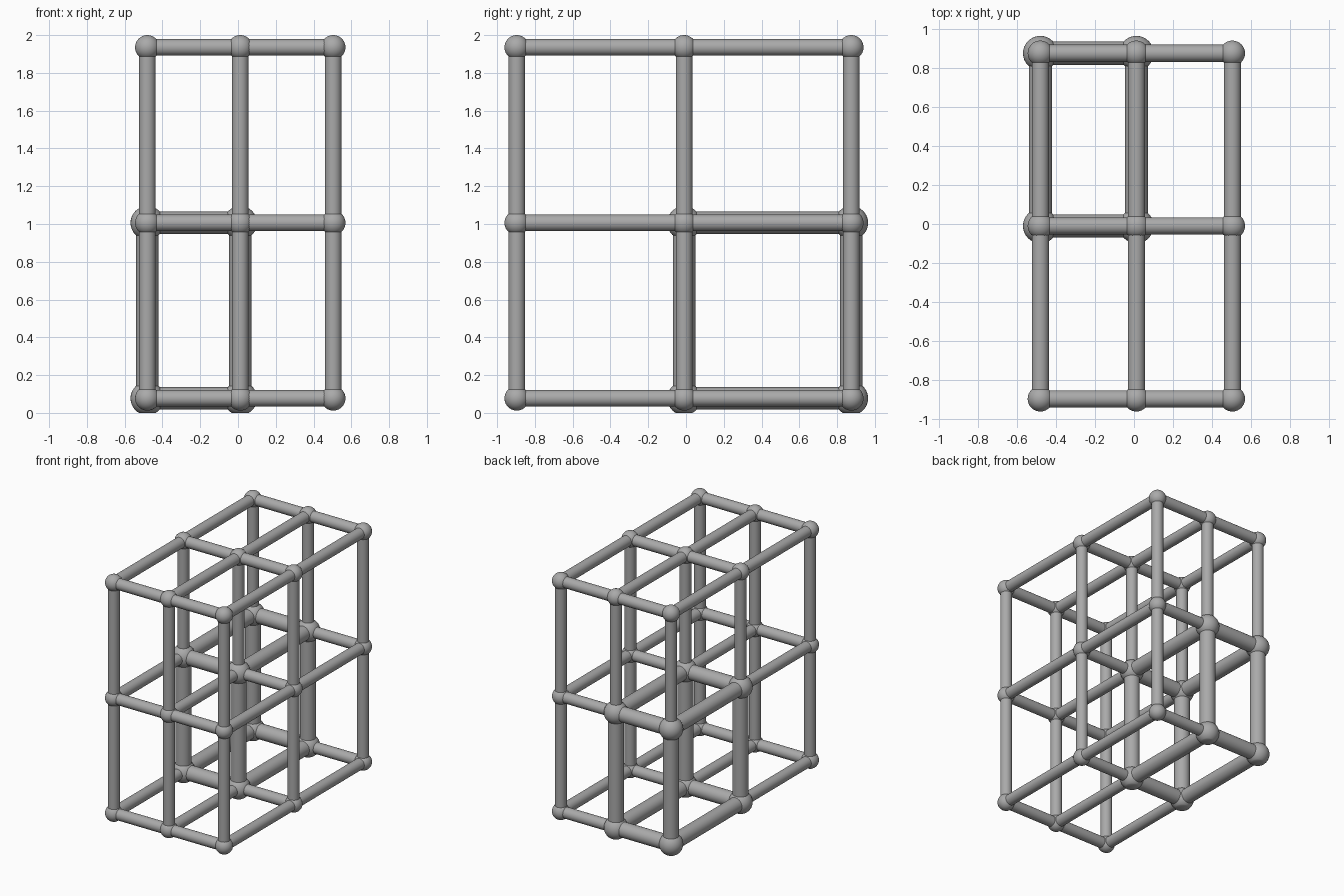
import bpy, bmesh
from itertools import product
from mathutils import Vector

cube = bpy.data.objects.get("Cube")
if cube:
    bpy.data.objects.remove(cube, do_unlink=True)

# Lattice planes along each axis, and the two sizes of tube and joint
AXES = ((-0.48, 0.012, 0.504), (-0.896, -0.01, 0.875), (0.077, 1.006, 1.935))
THIN_TUBE, THICK_TUBE = 0.044, 0.059
SMALL_BALL, BIG_BALL = 0.065, 0.089

grey = bpy.data.materials.new("plain_grey")
grey.use_nodes = True
colour = (0.4, 0.4, 0.4, 1)
grey.diffuse_color = colour
grey.node_tree.nodes["Principled BSDF"].inputs["Base Color"].default_value = colour


def point(node):
    return Vector(AXES[a][node[a]] for a in range(3))


def is_heavy(node):
    """Joints of the one thick cell: right, back, lower."""
    return node[0] < 2 and node[1] > 0 and node[2] < 2


def finish(bm, name):
    mesh = bpy.data.meshes.new(name)
    bm.to_mesh(mesh)
    bm.free()
    mesh.materials.append(grey)
    obj = bpy.data.objects.new(name, mesh)
    bpy.context.collection.objects.link(obj)
    bpy.ops.object.select_all(action="DESELECT")
    obj.select_set(True)
    bpy.context.view_layer.objects.active = obj
    bpy.ops.object.shade_smooth_by_angle(angle=0.6)


def add_ball(node):
    heavy = is_heavy(node)
    bm = bmesh.new()
    bmesh.ops.create_uvsphere(bm, u_segments=32, v_segments=20,
                              radius=BIG_BALL if heavy else SMALL_BALL)
    bmesh.ops.translate(bm, verts=bm.verts, vec=point(node))
    # Flat foot where a big joint meets the ground
    if heavy and node[2] == 0:
        cut = bmesh.ops.bisect_plane(bm, geom=bm.verts[:] + bm.edges[:] + bm.faces[:],
                                     plane_co=(0, 0, 0), plane_no=(0, 0, 1), clear_inner=True)
        rim = [e for e in cut["geom_cut"] if isinstance(e, bmesh.types.BMEdge)]
        bmesh.ops.contextual_create(bm, geom=rim)
        bmesh.ops.recalc_face_normals(bm, faces=bm.faces)
    finish(bm, "big_joint" if heavy else "small_joint")


def add_tube(start, end):
    heavy = is_heavy(start) and is_heavy(end)
    radius = THICK_TUBE if heavy else THIN_TUBE
    a, b = point(start), point(end)
    bm = bmesh.new()
    bmesh.ops.create_cone(bm, cap_ends=True, segments=32, radius1=radius,
                          radius2=radius, depth=(b - a).length)
    turn = (b - a).to_track_quat("Z", "Y").to_matrix()
    bmesh.ops.rotate(bm, verts=bm.verts, matrix=turn)
    bmesh.ops.translate(bm, verts=bm.verts, vec=(a + b) / 2)
    finish(bm, "thick_tube" if heavy else "thin_tube")


# A joint at every crossing, and a tube to the next joint on each axis
for node in product(range(3), repeat=3):
    add_ball(node)
    for axis in range(3):
        if node[axis] < 2:
            neighbour = list(node)
            neighbour[axis] += 1
            add_tube(node, neighbour)
